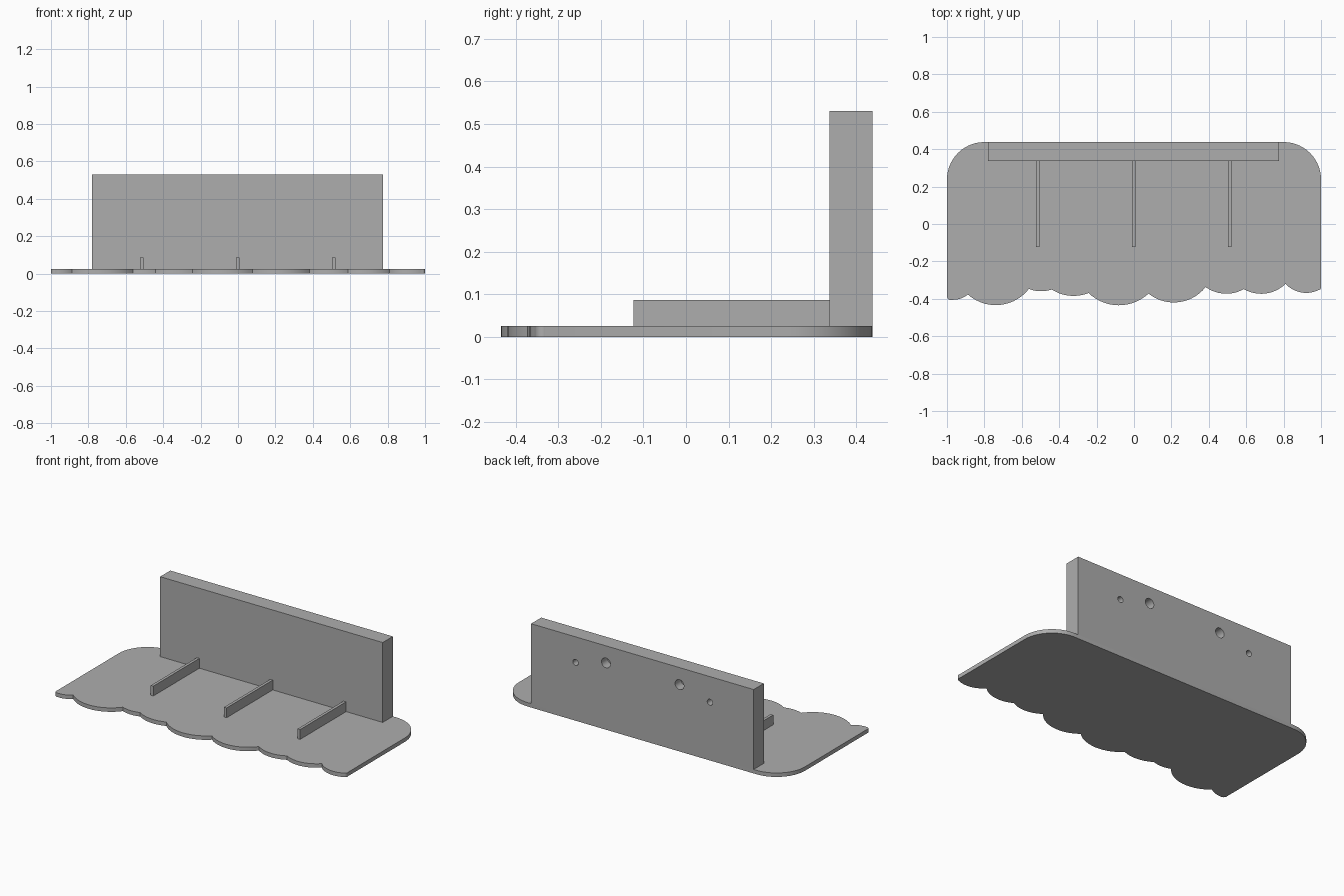
import bpy, bmesh, math
from mathutils import Vector, Matrix

if "Cube" in bpy.data.objects:
    bpy.data.objects.remove(bpy.data.objects["Cube"])

grey = bpy.data.materials.new("plain grey")
grey.diffuse_color = (0.42, 0.42, 0.42, 1)
grey.use_nodes = True
grey.node_tree.nodes["Principled BSDF"].inputs["Base Color"].default_value = grey.diffuse_color


def finish(name, bm):
    bmesh.ops.recalc_face_normals(bm, faces=bm.faces)
    mesh = bpy.data.meshes.new(name)
    bm.to_mesh(mesh)
    bm.free()
    mesh.materials.append(grey)
    obj = bpy.data.objects.new(name, mesh)
    bpy.context.collection.objects.link(obj)
    return obj


def box(name, x0, x1, y0, y1, z0, z1):
    bm = bmesh.new()
    bmesh.ops.create_cube(bm, size=1)
    for v in bm.verts:
        v.co = ((x0 + x1) / 2 + v.co.x * (x1 - x0),
                (y0 + y1) / 2 + v.co.y * (y1 - y0),
                (z0 + z1) / 2 + v.co.z * (z1 - z0))
    return finish(name, bm)


def arc(a, b, sag, steps=14):
    """Points from a up to (not including) b, bulging outwards by sag."""
    if sag == 0:
        return [a]
    half = (b - a).length / 2
    along = (b - a).normalized()
    out = Vector((along.y, -along.x))
    radius = (half * half + sag * sag) / (2 * sag)
    centre = (a + b) / 2 - out * (radius - sag)
    h = 2 * math.atan(sag / half)
    angles = [-h + 2 * h * i / steps for i in range(steps)]
    return [centre + along * radius * math.sin(t) + out * radius * math.cos(t)
            for t in angles]


def smooth(obj):
    bpy.ops.object.select_all(action='DESELECT')
    obj.select_set(True)
    bpy.context.view_layer.objects.active = obj
    bpy.ops.object.shade_smooth_by_angle(angle=math.radians(25))


# Shelf outline: corner x, y and the bulge of the edge that follows
R = 0.2
Q = R * (1 - math.cos(math.pi / 4))
outline = [
    (-1, -0.38, 0.011), (-0.972, -0.405, 0.008), (-0.888, -0.377, 0.071),
    (-0.562, -0.347, 0.011), (-0.44, -0.35, 0.024), (-0.243, -0.369, 0.064),
    (0.078, -0.372, 0.064), (0.383, -0.337, 0.03), (0.587, -0.348, 0.038),
    (0.81, -0.32, 0.029), (0.985, -0.354, 0.007), (1, -0.33, 0),
    (1, 0.438 - R, Q), (1 - R, 0.438, 0), (-1 + R, 0.438, Q),
    (-1, 0.438 - R, 0),
]
points = []
for (x, y, sag), nxt in zip(outline, outline[1:] + outline[:1]):
    points += arc(Vector((x, y)), Vector(nxt[:2]), sag)

# Scalloped shelf
bm = bmesh.new()
face = bm.faces.new([bm.verts.new((p.x, p.y, 0)) for p in points])
top = bmesh.ops.extrude_face_region(bm, geom=[face])["geom"]
bmesh.ops.translate(bm, vec=(0, 0, 0.025),
                    verts=[g for g in top if isinstance(g, bmesh.types.BMVert)])
shelf = finish("scalloped_shelf", bm)
smooth(shelf)

# Back panel
panel = box("back_panel", -0.78, 0.776, 0.337, 0.438, 0.025, 0.53)

# Blind mounting holes in the rear face
bm = bmesh.new()
for side in (-1, 1):
    for x, z, r in ((0.257, 0.422, 0.031), (0.47, 0.368, 0.019)):
        bmesh.ops.create_cone(
            bm, cap_ends=True, segments=32, radius1=r, radius2=r, depth=0.12,
            matrix=Matrix.Translation((side * x - 0.004, 0.438, z))
            @ Matrix.Rotation(math.pi / 2, 4, 'X'))
cutter = finish("hole_cutter", bm)
cutter.hide_render = True
mod = panel.modifiers.new("holes", 'BOOLEAN')
mod.operation = 'DIFFERENCE'
mod.solver = 'EXACT'
mod.object = cutter
bpy.context.view_layer.objects.active = panel
bpy.ops.object.modifier_apply(modifier=mod.name)
bpy.data.objects.remove(cutter)
smooth(panel)

# Three divider ribs
for name, x in (("left", -0.515), ("middle", -0.002), ("right", 0.511)):
    box(name + "_divider", x - 0.009, x + 0.009, -0.123, 0.337, 0.025, 0.087)
